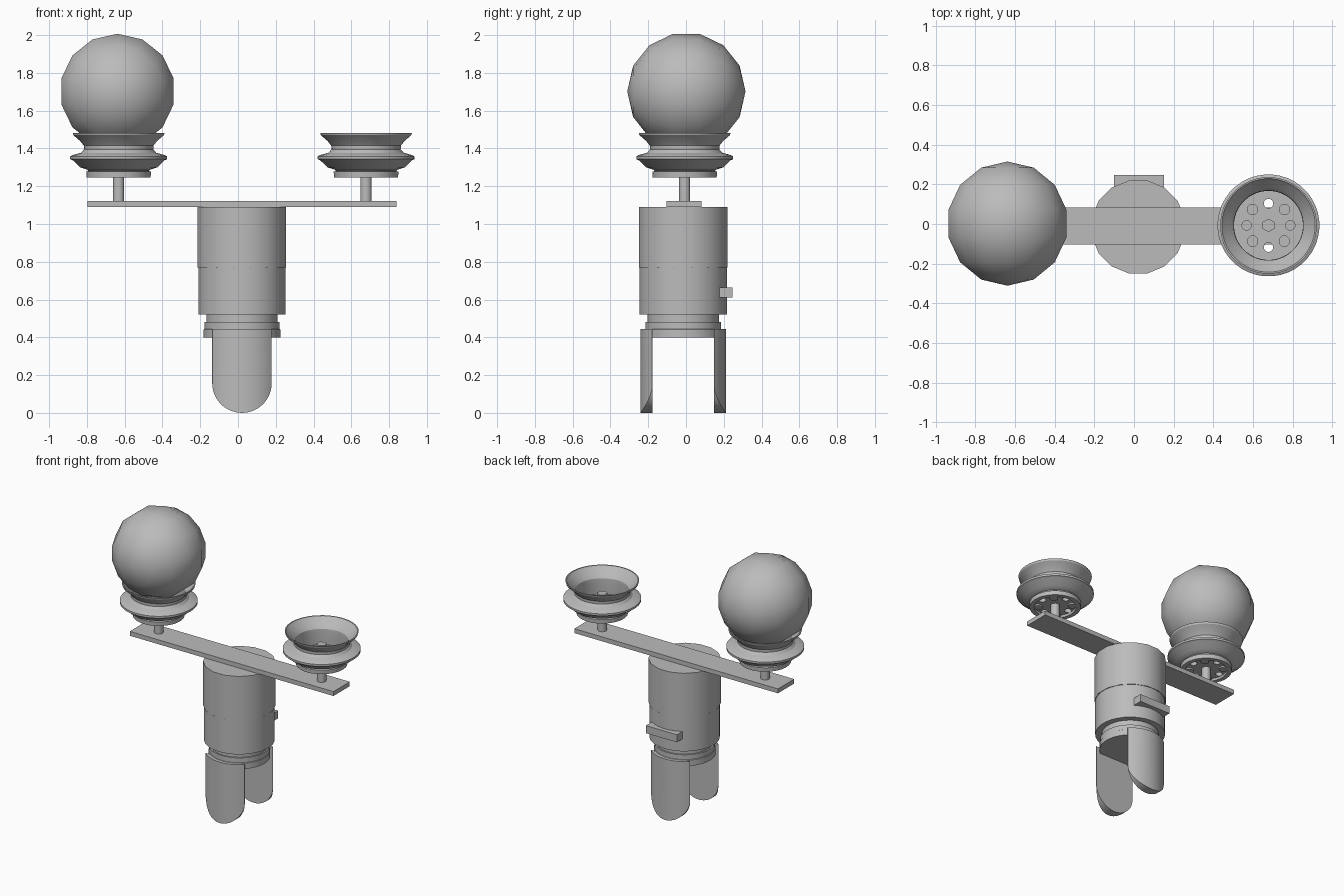
import bpy, bmesh, math
from mathutils import Matrix, Vector

cube = bpy.data.objects.get("Cube")
if cube:
    bpy.data.objects.remove(cube, do_unlink=True)

grey = bpy.data.materials.new("plain grey")
grey.use_nodes = True
COLOUR = (0.5, 0.5, 0.5, 1)
grey.diffuse_color = COLOUR
grey.node_tree.nodes["Principled BSDF"].inputs["Base Color"].default_value = COLOUR


def finish(name, bm, loc=(0, 0, 0), smooth=True):
    bmesh.ops.recalc_face_normals(bm, faces=bm.faces)
    mesh = bpy.data.meshes.new(name)
    bm.to_mesh(mesh)
    bm.free()
    mesh.materials.append(grey)
    obj = bpy.data.objects.new(name, mesh)
    obj.location = loc
    bpy.context.collection.objects.link(obj)
    if smooth:
        bpy.ops.object.select_all(action="DESELECT")
        obj.select_set(True)
        bpy.context.view_layer.objects.active = obj
        bpy.ops.object.shade_smooth_by_angle(angle=math.radians(32))
    return obj


def box(name, x0, x1, y0, y1, z0, z1):
    bm = bmesh.new()
    bmesh.ops.create_cube(bm, size=1)
    bmesh.ops.scale(bm, vec=(x1 - x0, y1 - y0, z1 - z0), verts=bm.verts)
    centre = ((x0 + x1) / 2, (y0 + y1) / 2, (z0 + z1) / 2)
    finish(name, bm, centre, smooth=False)


def lathe(name, profile, loc, sides=40):
    """Spin (radius, z) points round the z axis; both ends lie on the axis."""
    bm = bmesh.new()
    turn = math.pi / sides
    pts = [bm.verts.new((r * math.cos(turn), r * math.sin(turn), z)) for r, z in profile]
    edges = [bm.edges.new(pair) for pair in zip(pts, pts[1:])]
    bmesh.ops.spin(bm, geom=pts + edges, cent=(0, 0, 0), axis=(0, 0, 1),
                   angle=math.tau, steps=sides)
    bmesh.ops.remove_doubles(bm, verts=bm.verts, dist=0.0005)
    return finish(name, bm, loc)


def cylinder(name, r, z0, z1, x, y, sides=24):
    lathe(name, [(0, z0), (r, z0), (r, z1), (0, z1)], (x, y, 0), sides)


def hole_cutter(name, x, y):
    """Four round holes set in a cross."""
    bm = bmesh.new()
    for i in range(4):
        a = i * math.pi / 2
        spot = Vector((0.11 * math.cos(a), 0.11 * math.sin(a), 1.27))
        bmesh.ops.create_cone(bm, cap_ends=True, segments=14, radius1=0.024,
                              radius2=0.024, depth=0.2, matrix=Matrix.Translation(spot))
    cutter = finish(name, bm, (x, y, 0), smooth=False)
    cutter.hide_render = True
    cutter.hide_viewport = True
    return cutter


# Body: stacked cylinders on one axis
BX, BY = 0.021, -0.015
cylinder("upper_body", 0.239, 0.77, 1.09, BX, BY, 16)
cylinder("lower_body", 0.232, 0.52, 0.775, BX, BY, 32)
cylinder("neck", 0.19, 0.475, 0.525, BX, BY, 32)
lathe("collar", [(0, 0.4), (0.204, 0.4), (0.204, 0.442), (0.2, 0.445),
                 (0.2, 0.48), (0, 0.48)], (BX, BY, 0), 32)
box("back_tab", -0.1, 0.15, 0.17, 0.247, 0.61, 0.665)


# Legs: circular segments with a round lower end
def leg(name, side, outer=0.226, inner=0.162, top=0.443, steps=24):
    half = math.sqrt(outer ** 2 - inner ** 2)
    bm = bmesh.new()
    columns = []
    for i in range(steps + 1):
        t = math.pi * i / steps
        x = -half * math.cos(t)
        low = half * (1 - math.sin(t))
        y = max(math.sqrt(outer ** 2 - x ** 2), inner + 0.002)
        columns.append([bm.verts.new((x, side * b, z)) for b, z in
                        ((inner, low), (y, low), (y, top), (inner, top))])
    for a, b in zip(columns, columns[1:]):
        for k in range(4):
            n = (k + 1) % 4
            bm.faces.new((a[k], a[n], b[n], b[k]))
    for end in (columns[0], columns[-1]):
        bm.faces.new(end)
    finish(name, bm, (BX, BY, 0))


leg("front_leg", -1)
leg("back_leg", 1)

# Cross arm
box("cross_arm", -0.797, 0.84, -0.104, 0.083, 1.09, 1.122)

# Wheel-shaped cups on shafts
CUP = [(0, 1.262), (0.135, 1.262), (0.14, 1.247), (0.17, 1.247), (0.172, 1.277),
       (0.16, 1.28), (0.165, 1.287), (0.205, 1.3), (0.243, 1.337), (0.257, 1.343),
       (0.257, 1.358), (0.245, 1.365), (0.2, 1.377), (0.184, 1.395), (0.185, 1.415),
       (0.205, 1.44), (0.24, 1.47), (0.244, 1.483), (0.236, 1.483), (0.225, 1.468),
       (0.193, 1.438), (0.176, 1.415), (0.174, 1.385), (0.178, 1.3), (0, 1.3)]
CY = -0.007
for side, x in (("right", -0.632), ("left", 0.678)):
    cup = lathe(side + "_cup", CUP, (x, CY, 0))
    cut = cup.modifiers.new("holes", "BOOLEAN")
    cut.operation = "DIFFERENCE"
    cut.solver = "EXACT"
    cut.object = hole_cutter(side + "_hole_cutter", x, CY)
    cylinder(side + "_shaft", 0.03, 1.115, 1.38, x, CY, 16)
    cylinder(side + "_hub_nut", 0.034, 1.36, 1.39, x, CY, 6)
    for i in range(4):
        a = math.pi / 4 + i * math.pi / 2
        cylinder(f"{side}_bolt_{i + 1}", 0.03, 1.25, 1.325,
                 x + 0.113 * math.cos(a), CY + 0.113 * math.sin(a), 8)

# Ball resting in the right cup, its poles facing front and back
bm = bmesh.new()
bmesh.ops.create_uvsphere(bm, u_segments=14, v_segments=7, radius=0.313)
bmesh.ops.rotate(bm, cent=(0, 0, 0), matrix=Matrix.Rotation(math.pi / 2, 3, "X"), verts=bm.verts)
finish("ball", bm, (-0.638, 0.002, 1.702))
